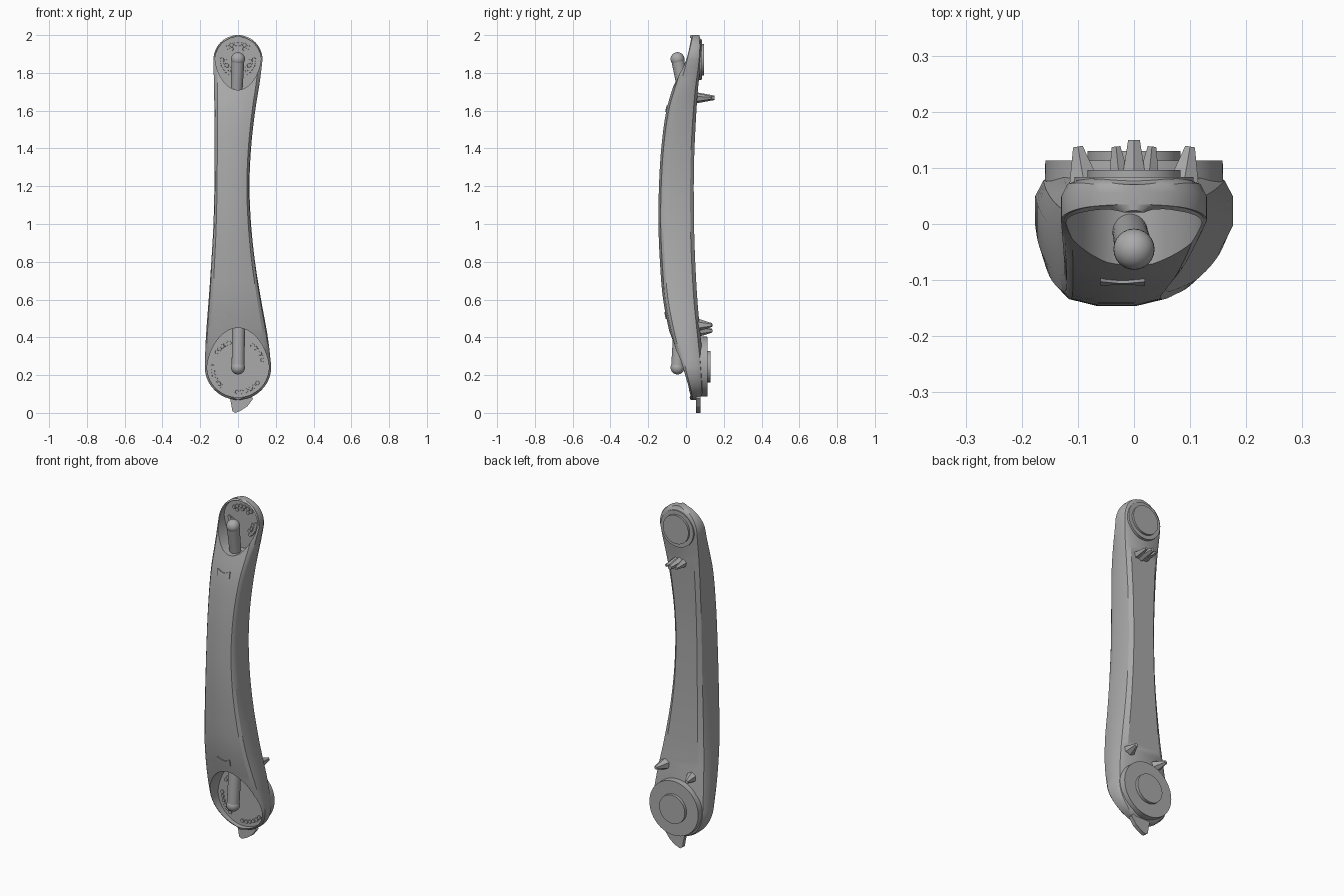
import bpy, bmesh, math
from mathutils import Vector

if "Cube" in bpy.data.objects:
    bpy.data.objects.remove(bpy.data.objects["Cube"])

grey = bpy.data.materials.new("warm_grey")
grey.use_nodes = True
grey.diffuse_color = (0.4, 0.4, 0.4, 1)
grey.node_tree.nodes["Principled BSDF"].inputs["Base Color"].default_value = (0.4, 0.4, 0.4, 1)


def add(name, bm, smooth=True):
    bmesh.ops.recalc_face_normals(bm, faces=bm.faces)
    mesh = bpy.data.meshes.new(name)
    bm.to_mesh(mesh)
    bm.free()
    mesh.materials.append(grey)
    ob = bpy.data.objects.new(name, mesh)
    bpy.context.collection.objects.link(ob)
    if smooth:
        shade(ob)
    return ob


def shade(ob):
    bpy.ops.object.select_all(action='DESELECT')
    ob.select_set(True)
    bpy.context.view_layer.objects.active = ob
    bpy.ops.object.shade_smooth_by_angle(angle=math.radians(30))


def loft(name, rings, smooth=True):
    bm = bmesh.new()
    rows = [[bm.verts.new(p) for p in ring] for ring in rings]
    n = len(rows[0])
    for a, b in zip(rows, rows[1:]):
        for i in range(n):
            bm.faces.new((a[i], a[(i + 1) % n], b[(i + 1) % n], b[i]))
    bm.faces.new(rows[0])
    bm.faces.new(rows[-1])
    return add(name, bm, smooth)


def rod(name, start, end, r1, r2, sides=32, tip=False):
    # tapered cylinder between two points, with an optional round tip at the start
    start, end = Vector(start), Vector(end)
    axis = end - start
    bm = bmesh.new()
    made = bmesh.ops.create_cone(bm, cap_ends=True, segments=sides,
                                 radius1=r1, radius2=r2, depth=axis.length)
    turn = axis.to_track_quat('Z', 'Y').to_matrix()
    for v in made["verts"]:
        v.co = turn @ v.co + (start + end) / 2
    if tip:
        ball = bmesh.ops.create_uvsphere(bm, u_segments=24, v_segments=14, radius=r1 * 1.08)
        bmesh.ops.translate(bm, verts=ball["verts"], vec=start)
    return add(name, bm)


def curve(points):
    # smooth interpolation through (z, value) pairs
    def f(z):
        if z <= points[0][0]:
            return points[0][1]
        for i in range(len(points) - 1):
            (z0, v0), (z1, v1) = points[i], points[i + 1]
            if z <= z1:
                zp, vp = points[max(i - 1, 0)]
                zn, vn = points[min(i + 2, len(points) - 1)]
                h, t = z1 - z0, (z - z0) / (z1 - z0)
                m0, m1 = (v1 - vp) / (z1 - zp) * h, (vn - v0) / (zn - z0) * h
                return ((2*t**3 - 3*t*t + 1) * v0 + (t**3 - 2*t*t + t) * m0
                        + (3*t*t - 2*t**3) * v1 + (t**3 - t*t) * m1)
        return points[-1][1]
    return f


LOW, LOW_R, TOP, TOP_R = 0.245, 0.176, 1.87, 0.13
right_edge = curve([(LOW, .176), (.4, .158), (.6, .122), (.8, .09), (1, .069), (1.2, .061),
                    (1.4, .069), (1.6, .091), (1.75, .115), (TOP, .13)])
left_edge = curve([(LOW, .176), (.4, .17), (.7, .148), (1, .13), (1.3, .124), (1.6, .125), (TOP, .13)])
front = curve([(.07, .02), (.2, -.03), (.4, -.085), (.6, -.125), (.8, -.142), (1, -.15), (1.2, -.147),
               (1.4, -.135), (1.6, -.108), (1.75, -.065), (1.87, -.025), (2, .02)])
back = curve([(.07, .07), (.12, .09), (.25, .09), (.4, .078), (.6, .06), (.9, .045),
              (1.2, .041), (1.4, .045), (1.7, .062), (1.87, .08), (1.96, .08), (2, .07)])


# curved arm body
def section(z):
    low = max(0, (LOW - z) / LOW_R)
    high = max(0, (z - TOP) / TOP_R)
    k = math.sqrt(max(0.004, 1 - max(low, high) ** 2))
    xl, xr, f, b = -left_edge(z) * k, right_edge(z) * k, front(z), back(z)
    c, w, t = (xl + xr) / 2, (xr - xl) / 2, b - f
    half = [(.35, f + .004), (.85, f + .016), (.96, f + .03 * min(1, t / .1)),
            (1, f + .3 * t), (1, b - .3 * t), (.92, b - .1 * t), (.72, b)]
    pts = [(c + w * u, y, z) for u, y in half]
    return pts + [(c - w * u, y, z) for u, y in reversed(half)]


N = 12
levels = [LOW - LOW_R * math.cos(math.pi / 2 * i / N) for i in range(N)]
levels += [LOW + (TOP - LOW) * i / 40 for i in range(40)]
levels += [TOP + TOP_R * math.sin(math.pi / 2 * i / N) for i in range(N + 1)]
body = loft("arm_body", [section(z) for z in levels], False)


# egg-shaped pockets at both ends
def pocket(name, zc, r, point, direction, floor):
    ring = []
    for i in range(64):
        a = 2 * math.pi * i / 64
        s, c = math.sin(a), math.cos(a)
        ring.append((r * c * (1 - .12 * max(0, s)), zc + direction * s * (point if s > 0 else r)))
    cutter = loft(name, [[(x, y, z) for x, z in ring] for y in (-.4, floor)], False)
    cutter.hide_render = True
    mod = body.modifiers.new(name, 'BOOLEAN')
    mod.object, mod.operation, mod.solver = cutter, 'DIFFERENCE', 'EXACT'
    bpy.context.view_layer.objects.active = body
    bpy.ops.object.modifier_apply(modifier=name)
    bpy.data.objects.remove(cutter)


pocket("lower_pocket", LOW, LOW_R - .012, .205, 1, .05)
pocket("upper_pocket", TOP, TOP_R - .009, .16, -1, .045)
shade(body)

# round-tipped pegs inside the pockets
rod("upper_peg", (0, -.045, 1.873), (-.008, -.01, 1.69), .034, .031, tip=True)
rod("lower_peg", (0, -.045, .24), (.004, -.03, .49), .034, .034, tip=True)

# round plates on the back
rod("lower_back_plate", (0, .05, LOW), (0, .113, LOW), .16, .158, 64)
rod("lower_back_hub", (0, .1, LOW), (0, .13, LOW), .083, .083, 48)
rod("upper_back_plate", (0, .05, TOP), (0, .084, TOP), .108, .106, 64)
rod("upper_back_hub", (0, .07, TOP), (0, .096, TOP), .083, .083, 48)


# studs in arcs on the pocket floors
def studs(name, zc, r, floor, first, last, count):
    for i in range(count):
        a = math.radians(first + (last - first) * i / (count - 1))
        x, z = r * math.cos(a), zc + r * math.sin(a)
        rod(f"{name}_{i}", (x, floor + .003, z), (x, floor - .006, z), .011, .01, 10)


for k, (a, b) in enumerate([(102, 145), (15, 55), (180, 232), (268, 320)]):
    studs(f"lower_stud_{k}", LOW, .135, .05, a, b, 6)
for k, (a, b) in enumerate([(50, 130), (180, 235), (305, 360)]):
    studs(f"upper_stud_{k}", TOP, .085, .045, a, b, 6)
    studs(f"upper_inner_stud_{k}", TOP, .066, .045, a + 8, b - 8, 3)


# bow-shaped plates on the front
def bow(name, x, z):
    outline = [(-.04, .018), (-.008, .005), (.008, .005), (.04, .018),
               (.04, -.018), (.008, -.005), (-.008, -.005), (-.04, -.018)]
    loft(name, [[(x + u, front(z + v) + d, z + v) for u, v in outline] for d in (.006, -.001)], False)


bow("upper_bow", -.02, 1.61)
bow("lower_bow", -.015, .515)

# crest of three spikes on the upper back
rod("crest_middle", (0, .04, 1.668), (0, .15, 1.668), .032, .012, 6)
for side, label in ((1, "left"), (-1, "right")):
    rod(f"crest_{label}", (side * .022, .04, 1.668), (side * .032, .138, 1.668), .028, .008, 5)

# pointed ears on the lower back
for side, label, z in ((1, "left", .465), (-1, "right", .435)):
    rod(f"ear_{label}", (side * .085, .05, z), (side * .1, .138, z), .038, .01, 6)

# fin under the lower end
fin = [(-.045, .09), (-.035, .04), (-.03, .01), (-.015, 0), (.015, .012), (.05, .035), (.08, .075), (.06, .1)]
loft("tail_fin", [[(x, y, z) for x, z in fin] for y in (.053, .076)], False)
